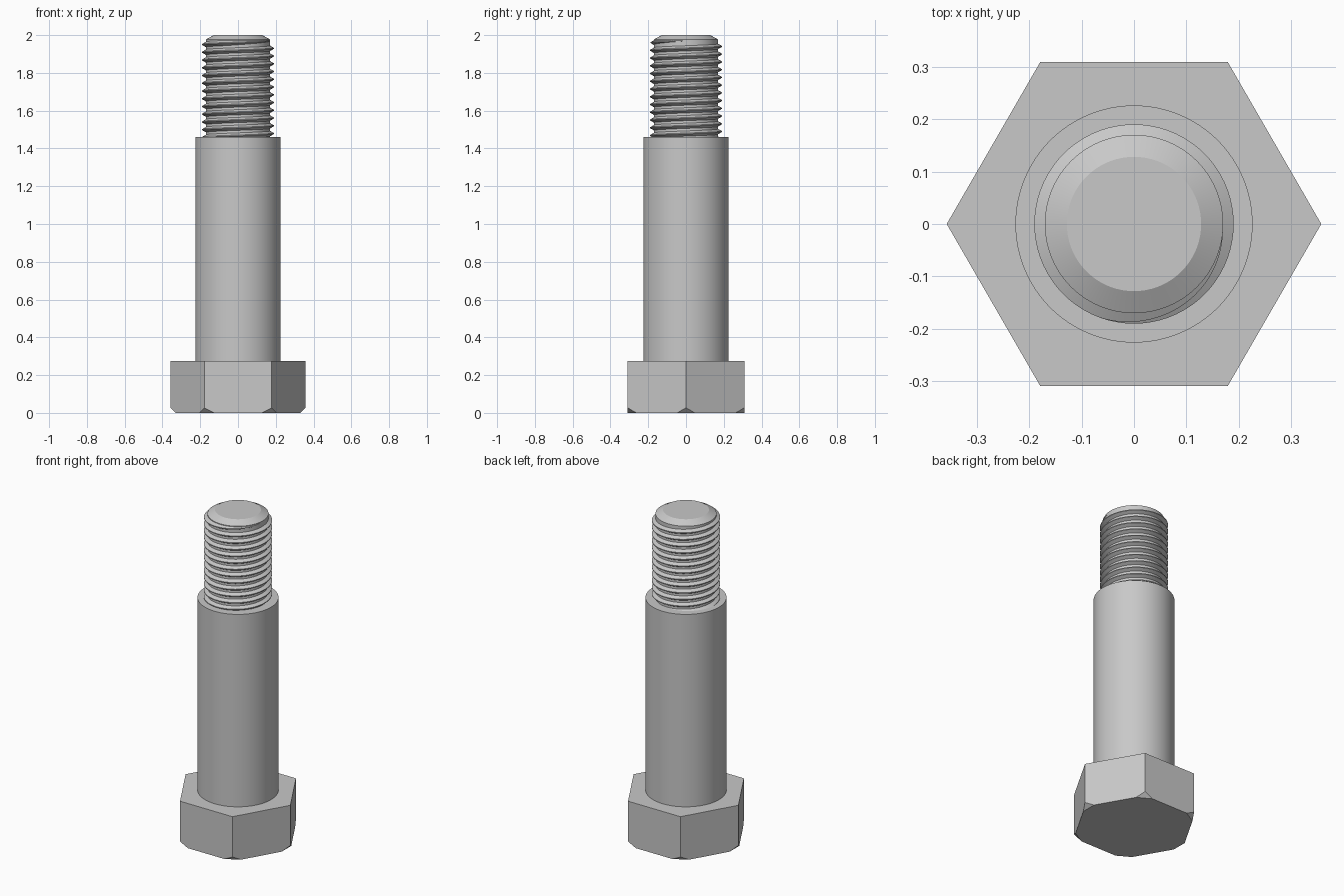
import bpy
import bmesh
from math import cos, sin, tau, pi, radians
from mathutils import Vector

cube = bpy.data.objects.get("Cube")
if cube:
    bpy.data.objects.remove(cube)

steel = bpy.data.materials.new("grey steel")
steel.use_nodes = True
GREY = (0.58, 0.58, 0.58, 1)
steel.diffuse_color = GREY
steel.node_tree.nodes["Principled BSDF"].inputs["Base Color"].default_value = GREY

SEGMENTS = 96


def finish(bm, name, smooth=True):
    """Turn a bmesh into a named steel object."""
    mesh = bpy.data.meshes.new(name)
    bm.to_mesh(mesh)
    bm.free()
    mesh.materials.append(steel)
    obj = bpy.data.objects.new(name, mesh)
    bpy.context.collection.objects.link(obj)
    if smooth:
        bpy.ops.object.select_all(action='DESELECT')
        obj.select_set(True)
        bpy.context.view_layer.objects.active = obj
        bpy.ops.object.shade_smooth_by_angle(angle=radians(25))
    return obj


def lathe(name, profile):
    """Revolve (radius, height) points about z and cap both ends."""
    bm = bmesh.new()
    rings = [[bm.verts.new((r * cos(tau * i / SEGMENTS), r * sin(tau * i / SEGMENTS), z))
              for i in range(SEGMENTS)] for r, z in profile]
    for low, high in zip(rings, rings[1:]):
        for i in range(SEGMENTS):
            j = (i + 1) % SEGMENTS
            bm.faces.new((low[i], low[j], high[j], high[i]))
    bm.faces.new(rings[0][::-1])
    bm.faces.new(rings[-1])
    return finish(bm, name)


# Hexagonal head with its lower corners cut off at an angle
HEAD_R, HEAD_H, CUT = 0.357, 0.275, 0.027
bm = bmesh.new()
bottom = [bm.verts.new((HEAD_R * cos(k * pi / 3), HEAD_R * sin(k * pi / 3), 0)) for k in range(6)]
base = bm.faces.new(bottom)
top = bmesh.ops.extrude_face_region(bm, geom=[base])["geom"]
bmesh.ops.translate(bm, vec=(0, 0, HEAD_H),
                    verts=[v for v in top if isinstance(v, bmesh.types.BMVert)])
for k in range(6):
    out = Vector((cos(k * pi / 3), sin(k * pi / 3), 0))
    cut = bmesh.ops.bisect_plane(bm, geom=bm.verts[:] + bm.edges[:] + bm.faces[:],
                                 plane_co=out * (HEAD_R - CUT),
                                 plane_no=out - Vector((0, 0, 1)), clear_outer=True)
    rim = [e for e in cut["geom_cut"] if isinstance(e, bmesh.types.BMEdge)]
    bmesh.ops.contextual_create(bm, geom=rim)
bmesh.ops.recalc_face_normals(bm, faces=bm.faces)
finish(bm, "hex_head", smooth=False)

# Plain shoulder and the chamfered core that carries the thread
SHOULDER_TOP, ROOT_R, CREST_R = 1.46, 0.17, 0.19
lathe("shoulder", [(0.226, 0.25), (0.226, SHOULDER_TOP)])
lathe("thread_core", [(ROOT_R, 1.4), (ROOT_R, 1.977), (0.128, 2)])

# Right-handed thread ridge, fading into the core at its upper end
PITCH, TURNS, STEPS = 0.041, 13, 72
bm = bmesh.new()
rows = []
total = TURNS * STEPS
for n in range(total + 1):
    angle = tau * n / STEPS
    crest_z = 1.93 + PITCH * (n / STEPS - TURNS + 1)
    fade = min(1, (total - n) / (STEPS * 0.3))
    root = ROOT_R - 0.001
    crest = root + (CREST_R - root) * fade
    half_base = 0.0025 + 0.012 * fade
    section = ((root, -half_base), (crest, -0.0025), (crest, 0.0025), (root, half_base))
    rows.append([bm.verts.new((r * cos(angle), r * sin(angle), crest_z + dz))
                 for r, dz in section])
for a, b in zip(rows, rows[1:]):
    for i in range(3):
        bm.faces.new((a[i], b[i], b[i + 1], a[i + 1]))
finish(bm, "thread_ridge")
